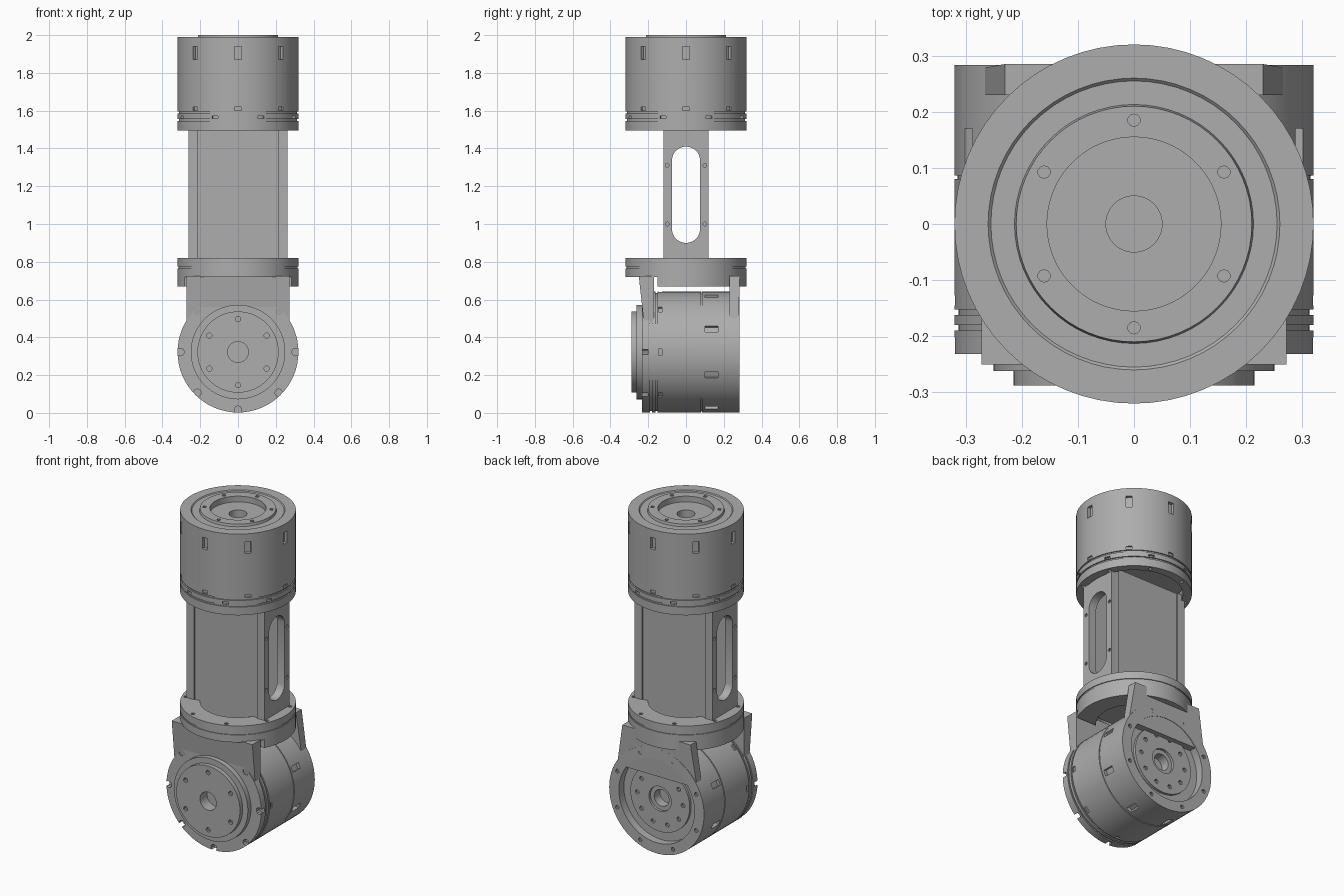
import bpy, bmesh
from math import pi, cos, sin, radians
from mathutils import Matrix, Vector

if "Cube" in bpy.data.objects:
    bpy.data.objects.remove(bpy.data.objects["Cube"], do_unlink=True)

# One machined-metal grey for everything
grey = bpy.data.materials.new("metal_grey")
grey.use_nodes = True
grey.diffuse_color = (0.42, 0.42, 0.42, 1)
grey.node_tree.nodes["Principled BSDF"].inputs["Base Color"].default_value = grey.diffuse_color


def make(name, bm):
    bmesh.ops.recalc_face_normals(bm, faces=bm.faces)
    mesh = bpy.data.meshes.new(name)
    bm.to_mesh(mesh)
    bm.free()
    mesh.materials.append(grey)
    obj = bpy.data.objects.new(name, mesh)
    bpy.context.collection.objects.link(obj)
    return obj


def select(obj):
    bpy.ops.object.select_all(action='DESELECT')
    obj.select_set(True)
    bpy.context.view_layer.objects.active = obj


def smooth(obj):
    select(obj)
    bpy.ops.object.shade_smooth_by_angle(angle=radians(30))


def lathe(name, profile, closed=False):
    """Revolve (radius, height) points around z."""
    bm = bmesh.new()
    verts = [bm.verts.new((r, 0, h)) for r, h in profile]
    edges = [bm.edges.new(p) for p in zip(verts, verts[1:])]
    if closed:
        edges.append(bm.edges.new((verts[-1], verts[0])))
    bmesh.ops.spin(bm, geom=verts + edges, axis=(0, 0, 1), cent=(0, 0, 0),
                   angle=2 * pi, steps=64, use_duplicate=False)
    bmesh.ops.remove_doubles(bm, verts=bm.verts, dist=0.0005)
    return make(name, bm)


def hull(name, points):
    bm = bmesh.new()
    for p in points:
        bm.verts.new(p)
    bmesh.ops.convex_hull(bm, input=bm.verts)
    bmesh.ops.dissolve_limit(bm, angle_limit=0.01, verts=bm.verts, edges=bm.edges)
    return make(name, bm)


def box(name, low, high):
    return hull(name, [(x, y, z) for x in (low[0], high[0])
                       for y in (low[1], high[1]) for z in (low[2], high[2])])


def cut(obj, cutter):
    cutter.hide_render = True
    mod = obj.modifiers.new("cut", 'BOOLEAN')
    mod.object = cutter
    mod.operation = 'DIFFERENCE'
    mod.solver = 'EXACT'
    select(obj)
    bpy.ops.object.modifier_apply(modifier=mod.name)
    bpy.data.objects.remove(cutter, do_unlink=True)


def ring_pockets(bm, count, start, r, h, size):
    """Box pockets around z: size is (radial, tangential, axial)."""
    for i in range(count):
        m = Matrix.Rotation(radians(start) + i * 2 * pi / count, 4, 'Z')
        m = m @ Matrix.Translation((r, 0, h)) @ Matrix.Diagonal((*size, 1))
        bmesh.ops.create_cube(bm, size=1, matrix=m)


def ring_holes(bm, count, start, r, h, radius, depth):
    """Round bolt holes parallel to z."""
    for i in range(count):
        a = radians(start) + i * 2 * pi / count
        bmesh.ops.create_cone(bm, cap_ends=True, segments=10, radius1=radius,
                              radius2=radius, depth=depth,
                              matrix=Matrix.Translation((r * cos(a), r * sin(a), h)))


def groove(r, h, deep=0.007, wide=0.01):
    return [(r, h), (r - deep, h), (r - deep, h + wide), (r, h + wide)]


R = 0.32

# Upper joint drum: bottom recess, seams, raised output ring and centre bore
upper = lathe("upper_joint_drum",
              [(0, 1.56), (0.27, 1.56), (0.27, 1.495), (R, 1.495)]
              + groove(R, 1.545) + groove(R, 1.585)
              + [(R, 1.99), (0.26, 1.99), (0.255, 1.985), (0.213, 1.985),
                 (0.21, 2), (0.155, 2), (0.155, 1.965), (0.05, 1.965),
                 (0.05, 1.9), (0, 1.9)])
bm = bmesh.new()
ring_pockets(bm, 8, 0, R, 1.905, (0.04, 0.035, 0.07))
ring_pockets(bm, 8, 0, R, 1.61, (0.02, 0.035, 0.018))
ring_pockets(bm, 8, 22.5, R, 1.565, (0.03, 0.035, 0.015))
ring_holes(bm, 6, 90, 0.185, 2, 0.011, 0.03)
ring_holes(bm, 8, 22.5, 0.295, 1.495, 0.011, 0.03)
cut(upper, make("upper_cutter", bm))
smooth(upper)

# Lower joint drum: built along z, then laid along y
lower = lathe("lower_joint_drum",
              [(0, -0.22), (0.055, -0.22), (0.055, -0.288), (0.215, -0.288),
               (0.215, -0.262), (0.25, -0.262), (0.25, -0.232), (R, -0.232)]
              + groove(R, -0.19) + groove(R, -0.162) + groove(R, 0.08, 0.005, 0.006)
              + [(R, 0.283), (0.255, 0.283), (0.255, 0.235), (0.2, 0.235),
                 (0.2, 0.25), (0.075, 0.25), (0.075, 0.235), (0.05, 0.235),
                 (0.05, 0.18), (0, 0.18)])
bm = bmesh.new()
ring_pockets(bm, 8, 22.5, R, 0.135, (0.04, 0.035, 0.07))
ring_pockets(bm, 8, 0, R, -0.136, (0.02, 0.035, 0.018))
ring_holes(bm, 8, 0, 0.305, -0.232, 0.02, 0.06)
ring_holes(bm, 6, 90, 0.175, -0.288, 0.014, 0.04)
ring_holes(bm, 10, 0, 0.155, 0.25, 0.013, 0.03)
ring_holes(bm, 8, 22.5, 0.288, 0.283, 0.012, 0.03)
cut(lower, make("lower_cutter", bm))
smooth(lower)
lower.rotation_euler.x = -pi / 2
lower.location.z = R + 0.002

# Bracket flange: ring whose front part is shallower than the rear
flange = lathe("bracket_flange",
               [(0.21, 0.67), (R, 0.67)] + groove(R, 0.765, 0.005)
               + [(R, 0.82), (0.21, 0.82)], closed=True)
cut(flange, box("flange_cutter", (-0.5, -0.5, 0.6), (0.5, -0.15, 0.72)))
bm = bmesh.new()
ring_holes(bm, 8, 22.5, 0.295, 0.82, 0.011, 0.03)
cut(flange, make("flange_bolt_cutter", bm))
smooth(flange)
box("bracket_floor", (-0.25, -0.12, 0.7), (0.25, 0.12, 0.76))


# Bracket legs joining the flange to both ends of the lower drum
def leg(name, top, bottom, half_top, half_bottom):
    hull(name, [(s * half_top, y, 0.725) for s in (-1, 1) for y in top]
         + [(s * half_bottom, y, 0.47) for s in (-1, 1) for y in bottom])


leg("front_leg", (-0.25, -0.17), (-0.222, -0.17), 0.272, 0.272)
leg("rear_leg", (0.23, 0.285), (0.23, 0.278), 0.23, 0.27)

# Link: two slotted side walls and two broad panels
for side, label in ((1, "left"), (-1, "right")):
    xs = sorted((side * 0.212, side * 0.262))
    wall = box(label + "_side_wall", (xs[0], -0.12, 0.74), (xs[1], 0.12, 1.53))
    slot = []
    for x in (-0.4, 0.4):
        for i in range(24):
            a = 2 * pi * (i + 0.5) / 24
            slot.append((x, 0.075 * cos(a), (1.335 if sin(a) > 0 else 0.975) + 0.075 * sin(a)))
    cut(wall, hull("slot_cutter", slot))
    bm = bmesh.new()
    for y in (-0.1, 0.1):
        for z in (1.0, 1.31):
            m = Matrix.Translation((side * 0.262, y, z)) @ Matrix.Rotation(pi / 2, 4, 'Y')
            bmesh.ops.create_cone(bm, cap_ends=True, segments=10, radius1=0.01,
                                  radius2=0.01, depth=0.03, matrix=m)
    cut(wall, make("bolt_cutter", bm))
    smooth(wall)

for side, label in ((-1, "front"), (1, "rear")):
    ys = sorted((side * 0.085, side * 0.112))
    box(label + "_link_panel", (-0.215, ys[0], 0.74), (0.215, ys[1], 1.53))
